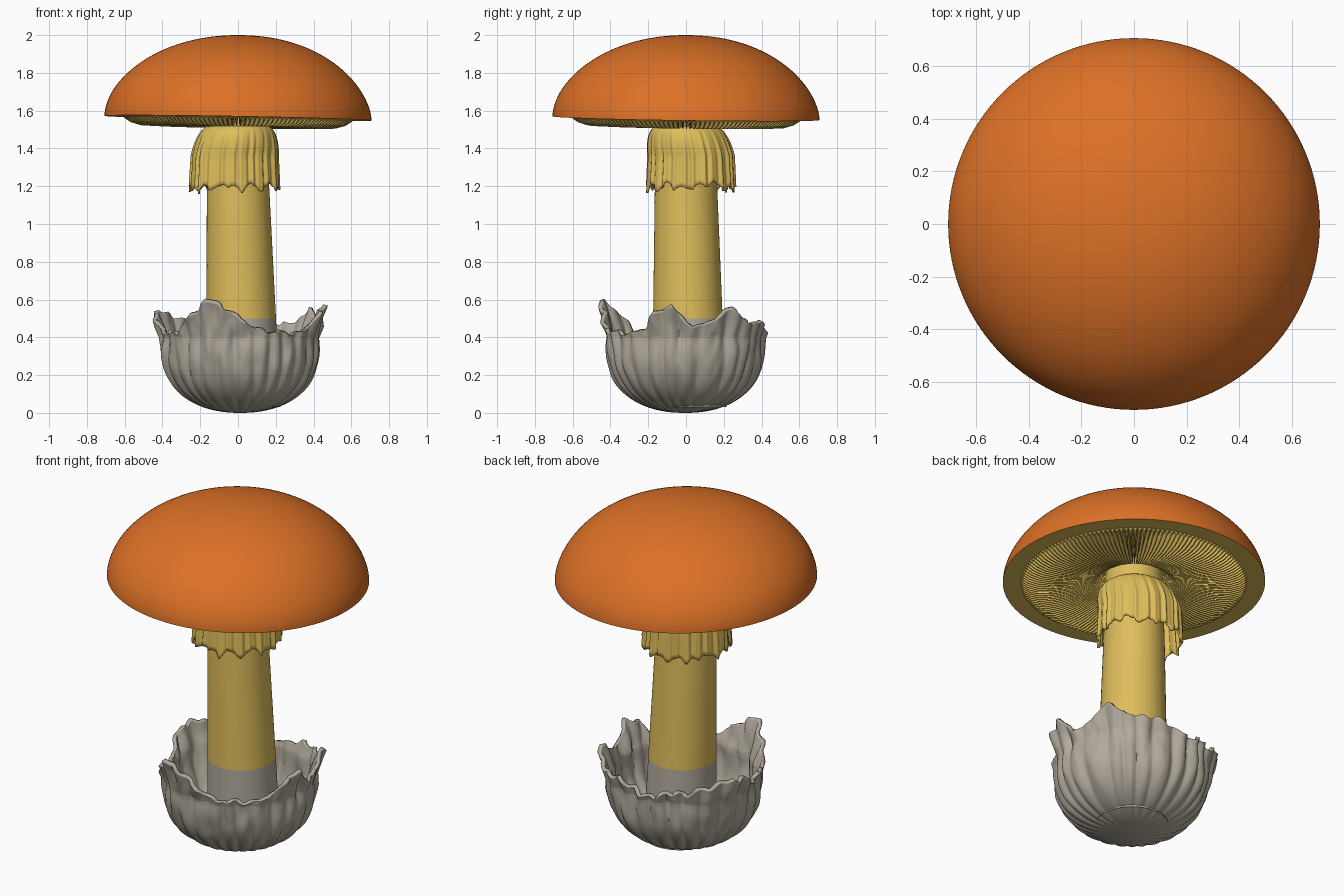
import bpy, bmesh, math
from math import sin, cos, pi, radians
from mathutils import Vector, noise

old = bpy.data.objects.get("Cube")
if old:
    bpy.data.objects.remove(old, do_unlink=True)


def material(name, rgb):
    mat = bpy.data.materials.new(name)
    mat.use_nodes = True
    mat.diffuse_color = (*rgb, 1)
    mat.node_tree.nodes["Principled BSDF"].inputs["Base Color"].default_value = (*rgb, 1)
    return mat


orange = material("orange skin", (0.72, 0.165, 0.02))
yellow = material("warm yellow flesh", (0.73, 0.51, 0.105))
grey = material("pale grey husk", (0.44, 0.40, 0.33))


def surface(name, point, rings, segs, mats, rule=None, sharp=60, thick=0):
    """Closed loops of points joined into a skin, inside bottom to outside top."""
    bm = bmesh.new()
    loops = [[bm.verts.new(point(i, 2 * pi * j / segs, j)) for j in range(segs)]
             for i in range(rings)]
    for i in range(rings - 1):
        a, b = loops[i], loops[i + 1]
        for j in range(segs):
            k = (j + 1) % segs
            face = bm.faces.new((a[j], a[k], b[k], b[j]))
            face.material_index = rule(i) if rule else 0
    bmesh.ops.remove_doubles(bm, verts=bm.verts, dist=1e-5)
    mesh = bpy.data.meshes.new(name)
    bm.to_mesh(mesh)
    bm.free()
    for mat in mats:
        mesh.materials.append(mat)
    mesh.shade_smooth()
    mesh.set_sharp_from_angle(angle=radians(sharp))
    obj = bpy.data.objects.new(name, mesh)
    bpy.context.collection.objects.link(obj)
    if thick:
        mod = obj.modifiers.new("thickness", "SOLIDIFY")
        mod.thickness = thick
        mod.offset = -1
    return obj


def polar(r, a, z, cx=0, cy=0):
    return Vector((cx + r * cos(a), cy + r * sin(a), z))


def wobble(a, z, freq, seed):
    """Seamless noise around the axis."""
    return noise.noise(Vector((cos(a) * freq, sin(a) * freq, z * freq * 0.5 + seed)))


def tilt(p):
    """The cap leans slightly down to the back left."""
    fade = min(1, (2 - p.z) / 0.3)
    p.z -= (0.018 * p.x + 0.014 * p.y) * fade
    return p


# Cap: flat fleshy rim below, then the smooth dome
CAP_R, RIM_Z, GILL_R = 0.707, 1.56, 0.61
DOME = 40


def cap_point(i, a, j):
    if i == 0:
        return tilt(polar(GILL_R, a, RIM_Z))
    s = cos((i - 1) / (DOME - 1) * pi / 2)
    height = max(0, 1 - s ** 2.1) ** 0.57
    return tilt(polar(CAP_R * s, a, RIM_Z + (2 - RIM_Z) * height))


surface("cap", cap_point, DOME + 1, 128, [yellow, orange], lambda i: 0 if i == 0 else 1)

# Gills: radial blades alternating between ridge and valley, inner to outer
ridge = [(0.14, 1.63), (0.17, 1.58), (0.23, 1.545), (0.33, 1.522), (0.44, 1.512),
         (0.52, 1.515), (0.57, 1.53), (0.60, 1.55), (GILL_R, RIM_Z)]


def gill_point(i, a, j):
    r, z = ridge[i]
    if j % 4 > 1:
        z += 0.045 * min(1, (GILL_R - r) / 0.06)
    return tilt(polar(r, a, z))


surface("gills", gill_point, len(ridge), 600, [yellow], sharp=30)

# Stem: tapering and slightly bent, with a grey foot
stem_z = [0.03, 0.2, 0.35, 0.5, 0.65, 0.8, 1.0, 1.2, 1.4, 1.55, 1.68]


def stem_point(i, a, j):
    z = stem_z[i]
    bend = max(0, 1.2 - z) / 0.7
    r = 0.165 + 0.019 * bend - 0.03 * max(0, z - 1.2)
    return polar(r, a, z, 0.017 * bend, 0.010 * bend)


surface("stem", stem_point, len(stem_z), 64, [grey, yellow], lambda i: 0 if i < 3 else 1)

# Skirt: pleated hanging ring with a ragged hem
SKIRT = 20


def skirt_point(i, a, j):
    t = i / (SKIRT - 1)
    tooth = abs(sin(7.5 * a + 1.5 * wobble(a, 0, 1.5, 3)))
    hem = 1.175 + 0.03 * tooth + 0.035 * wobble(a, 0, 3, 8)
    z = hem + (1.52 - hem) * (1 - (1 - t) ** 1.5)
    drop = (1.52 - z) / 0.16
    d = min(1, drop)
    r = 0.15 + 0.075 * math.sqrt(max(0, 1 - (1 - d) ** 2)) + 0.008 * max(0, drop - 1)
    pleat = sin(26 * a + 3 * wobble(a, 0, 2, 5)) + 0.6 * sin(43 * a)
    r += d * (0.005 * pleat + 0.012 * wobble(a, z, 2.5, 1))
    return polar(r, a, z, -0.02 * d, 0.025 * d)


surface("skirt", skirt_point, SKIRT, 260, [yellow], thick=0.01)

# Torn cup: rim height by angle in degrees
rim = [(0, 0.48), (12, 0.45), (33, 0.55), (50, 0.47), (75, 0.46), (95, 0.42), (118, 0.46),
       (140, 0.50), (157, 0.54), (172, 0.50), (190, 0.42), (218, 0.42), (236, 0.53),
       (248, 0.61), (262, 0.54), (278, 0.45), (295, 0.42), (322, 0.43), (340, 0.52),
       (350, 0.57), (360, 0.48)]
CUP, SHOULDER = 44, 0.4


def rim_height(a):
    deg = math.degrees(a) % 360
    for (a0, h0), (a1, h1) in zip(rim, rim[1:]):
        if a0 <= deg <= a1:
            t = (deg - a0) / (a1 - a0)
            return h0 + (h1 - h0) * t * t * (3 - 2 * t)


def cup_point(i, a, j):
    t = i / (CUP - 1)
    top = rim_height(a) + 0.03 * wobble(a, 0, 7, 2)
    s = t / 0.7
    z = SHOULDER * s * s if s < 1 else SHOULDER + (top - SHOULDER) * (t - 0.7) / 0.3
    low = min(z, SHOULDER) / SHOULDER
    r = 0.418 * (1 - (1 - low) ** 2.6) ** 0.4545 + 0.32 * max(0, z - SHOULDER)
    # Ribs that converge under the base, and lumps that grow towards the rim
    grow = min(1, r / 0.35)
    rib = abs(sin(13 * a + 2.2 * wobble(a, z, 1.6, 4))) - 0.6
    lump = wobble(a, z * 1.5, 5, 6) + 0.6 * wobble(a, z * 2, 10, 9)
    r += grow * (0.020 * rib + 0.018 * lump * low)
    r += 0.035 * wobble(a, z, 3, 12) * max(0, low - 0.6) * 2
    z += 0.012 * low * wobble(a, z, 8, 15)
    return polar(r, a, max(0, z), 0.012, -0.005)


surface("torn_cup", cup_point, CUP, 240, [grey], sharp=70, thick=0.022)
